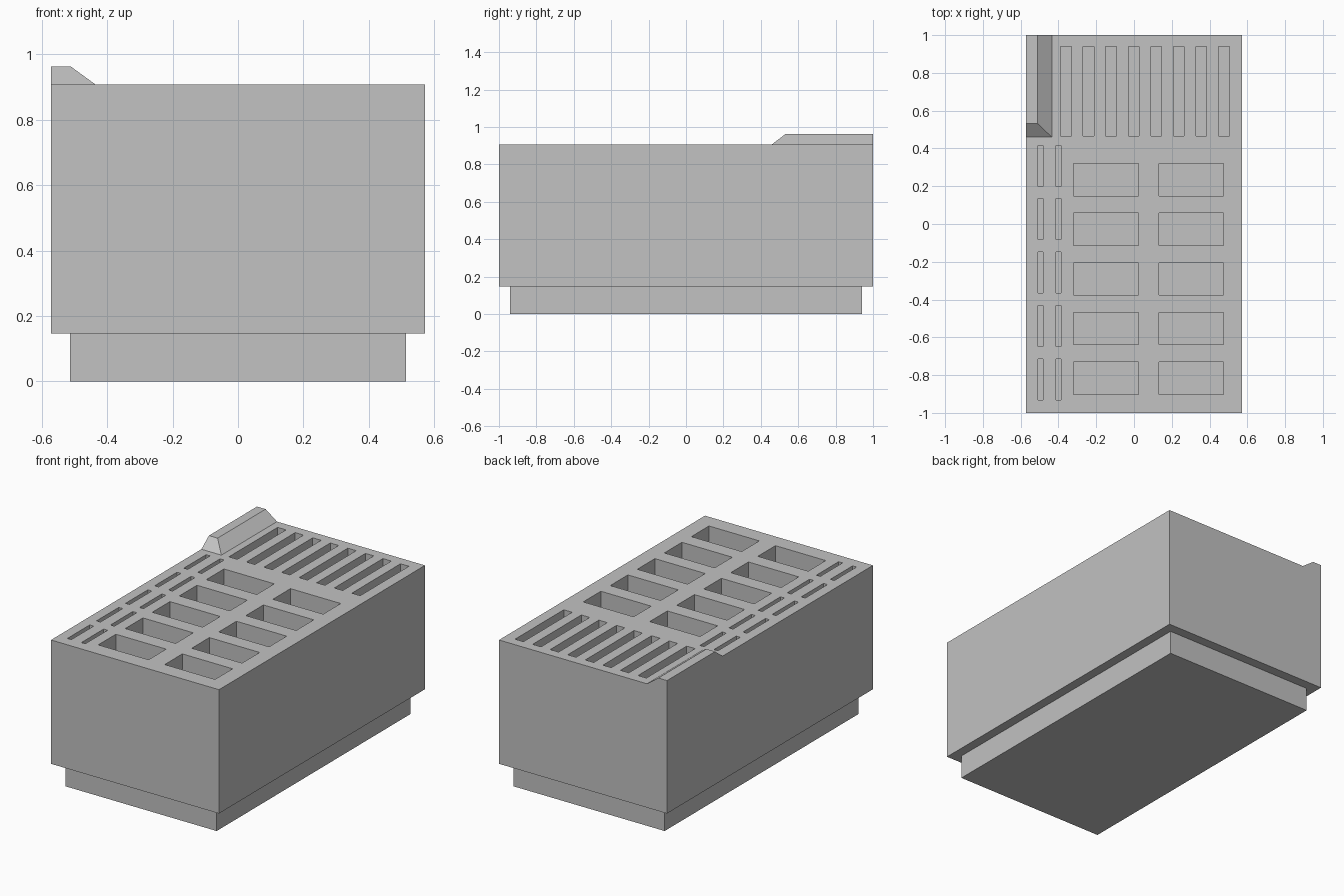
import bpy, bmesh
from mathutils import Vector

if "Cube" in bpy.data.objects:
    bpy.data.objects.remove(bpy.data.objects["Cube"])

# One plain grey for everything
grey = bpy.data.materials.new("plain_grey")
grey.use_nodes = True
grey.diffuse_color = (0.54, 0.54, 0.54, 1)
grey.node_tree.nodes["Principled BSDF"].inputs["Base Color"].default_value = grey.diffuse_color


def add_box(bm, low, high):
    """Add an axis-aligned box between two corners and return its vertices."""
    low, high = Vector(low), Vector(high)
    verts = bmesh.ops.create_cube(bm, size=1)["verts"]
    for v in verts:
        v.co = (low + high) / 2 + v.co * (high - low)
    return verts


def make_object(name, bm):
    mesh = bpy.data.meshes.new(name)
    bm.to_mesh(mesh)
    bm.free()
    mesh.materials.append(grey)
    obj = bpy.data.objects.new(name, mesh)
    bpy.context.collection.objects.link(obj)
    return obj


HALF_X, TOP, STEP = 0.571, 0.907, 0.146

# Recessed foot
bm = bmesh.new()
add_box(bm, (-0.513, -0.94, 0), (0.513, 0.94, STEP))
make_object("foot", bm)

# Main block
bm = bmesh.new()
add_box(bm, (-HALF_X, -1, STEP), (HALF_X, 1, TOP))
block = make_object("block", bm)

# Corner ridge, sloped on its inner and front sides
bm = bmesh.new()
for v in add_box(bm, (-HALF_X, 0.46, TOP), (-0.435, 1, 0.963)):
    if v.co.z > TOP + 0.01:
        v.co.x = min(v.co.x, -0.512)
        v.co.y = max(v.co.y, 0.533)
make_object("corner_ridge", bm)

# Pockets: center, size in x and y, and depth
bm = bmesh.new()


def pocket(x, y, width, length, depth):
    add_box(bm, (x - width / 2, y - length / 2, TOP - depth),
            (x + width / 2, y + length / 2, TOP + 0.1))


for i in range(8):                       # long slots at the back
    pocket(-0.36 + i * 0.1194, 0.703, 0.057, 0.473, 0.3)
for row in range(5):
    for x in (-0.495, -0.4):             # thin slots on the right side
        pocket(x, 0.308 - row * 0.2825, 0.027, 0.217, 0.2)
    for x in (-0.148, 0.304):            # wide pockets
        pocket(x, 0.234 - row * 0.2625, 0.342, 0.171, 0.45)
cutter = make_object("pocket_cutter", bm)
cutter.hide_render = True

# Cut the pockets and drop the cutter
cut = block.modifiers.new("pockets", "BOOLEAN")
cut.operation = "DIFFERENCE"
cut.solver = "EXACT"
cut.object = cutter
bpy.context.view_layer.objects.active = block
bpy.ops.object.modifier_apply(modifier=cut.name)
bpy.data.objects.remove(cutter)
